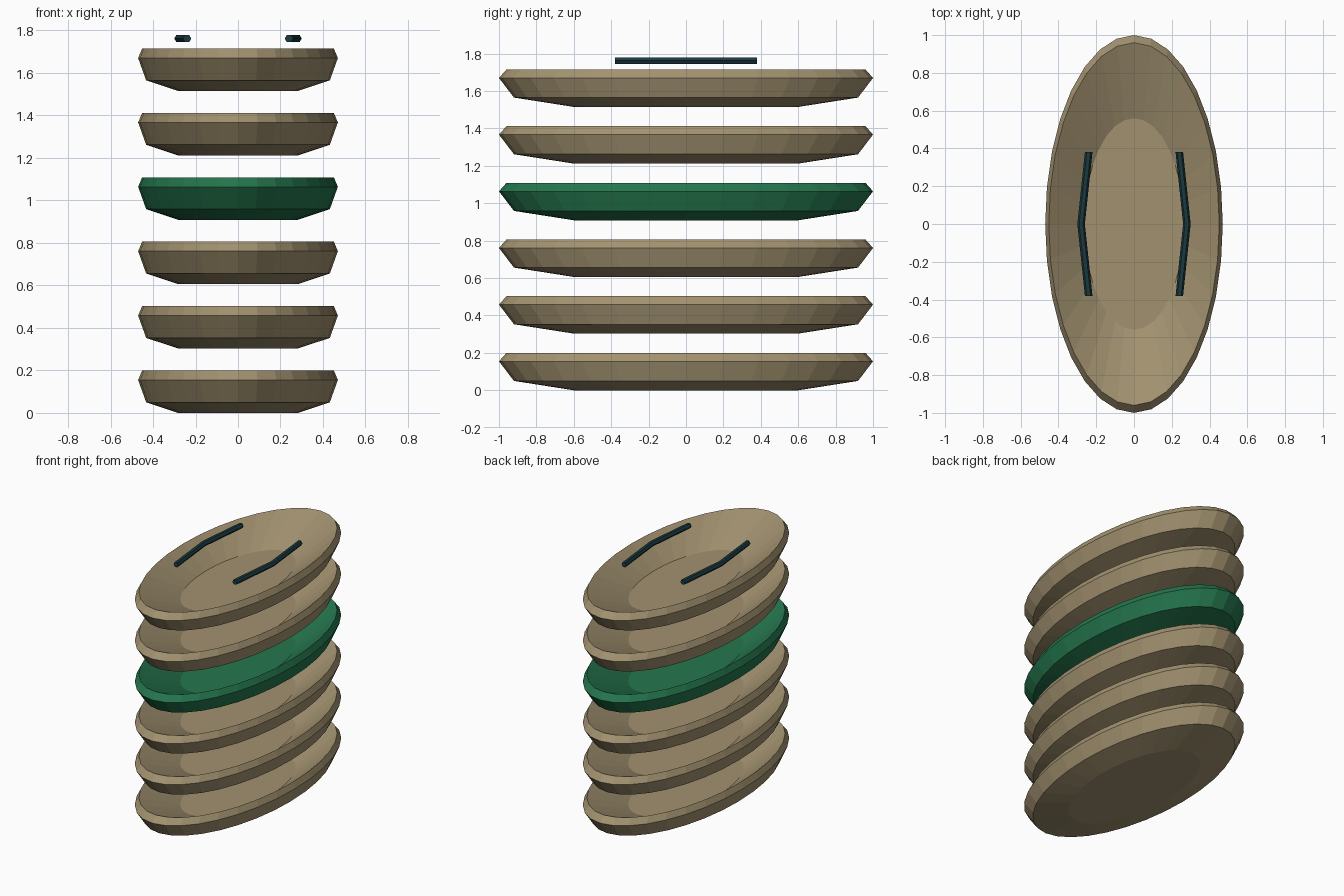
import bpy
import bmesh
from math import sin, cos, tau

default = bpy.data.objects.get("Cube")
if default:
    bpy.data.objects.remove(default, do_unlink=True)


def material(name, rgb):
    mat = bpy.data.materials.new(name)
    mat.use_nodes = True
    mat.diffuse_color = (*rgb, 1)
    mat.node_tree.nodes["Principled BSDF"].inputs["Base Color"].default_value = (*rgb, 1)
    return mat


def loft(name, rings, mat):
    """Skin a list of equal-sized point rings and cap both ends."""
    bm = bmesh.new()
    loops = [[bm.verts.new(p) for p in ring] for ring in rings]
    for a, b in zip(loops, loops[1:]):
        for i in range(len(a)):
            j = (i + 1) % len(a)
            bm.faces.new((a[i], a[j], b[j], b[i]))
    bm.faces.new(loops[0])
    bm.faces.new(loops[-1])
    bmesh.ops.recalc_face_normals(bm, faces=bm.faces)
    mesh = bpy.data.meshes.new(name)
    bm.to_mesh(mesh)
    bm.free()
    mesh.materials.append(mat)
    obj = bpy.data.objects.new(name, mesh)
    bpy.context.collection.objects.link(obj)
    return obj


def circle(count):
    return [(cos(tau * i / count), sin(tau * i / count)) for i in range(count)]


tan = material("tan", (0.36, 0.285, 0.16))
green = material("green", (0.018, 0.18, 0.075))
dark_teal = material("dark teal", (0.011, 0.042, 0.05))

# Oval dishes: underside, flared side, bevelled rim, hollow down to the floor
WIDTH, SPACING = 0.47, 0.303
profile = [(0.6, 0), (0.92, 0.05), (1, 0.155), (0.96, 0.2), (0.56, 0.05)]
for level in range(6):
    rings = [[(WIDTH * s * x, s * y, z) for x, y in circle(32)] for s, z in profile]
    dish = loft(f"dish_{level + 1}", rings, green if level == 3 else tan)
    dish.location.z = level * SPACING

# Bent six-sided rails floating above the top dish
RADIUS = 0.02
path = [(0.24, -0.38), (0.28, 0), (0.24, 0.38)]
for side, name in ((1, "left_rail"), (-1, "right_rail")):
    rings = [[(side * px + RADIUS * x, py, RADIUS * z) for x, z in circle(6)] for px, py in path]
    rail = loft(name, rings, dark_teal)
    rail.location.z = 1.762
